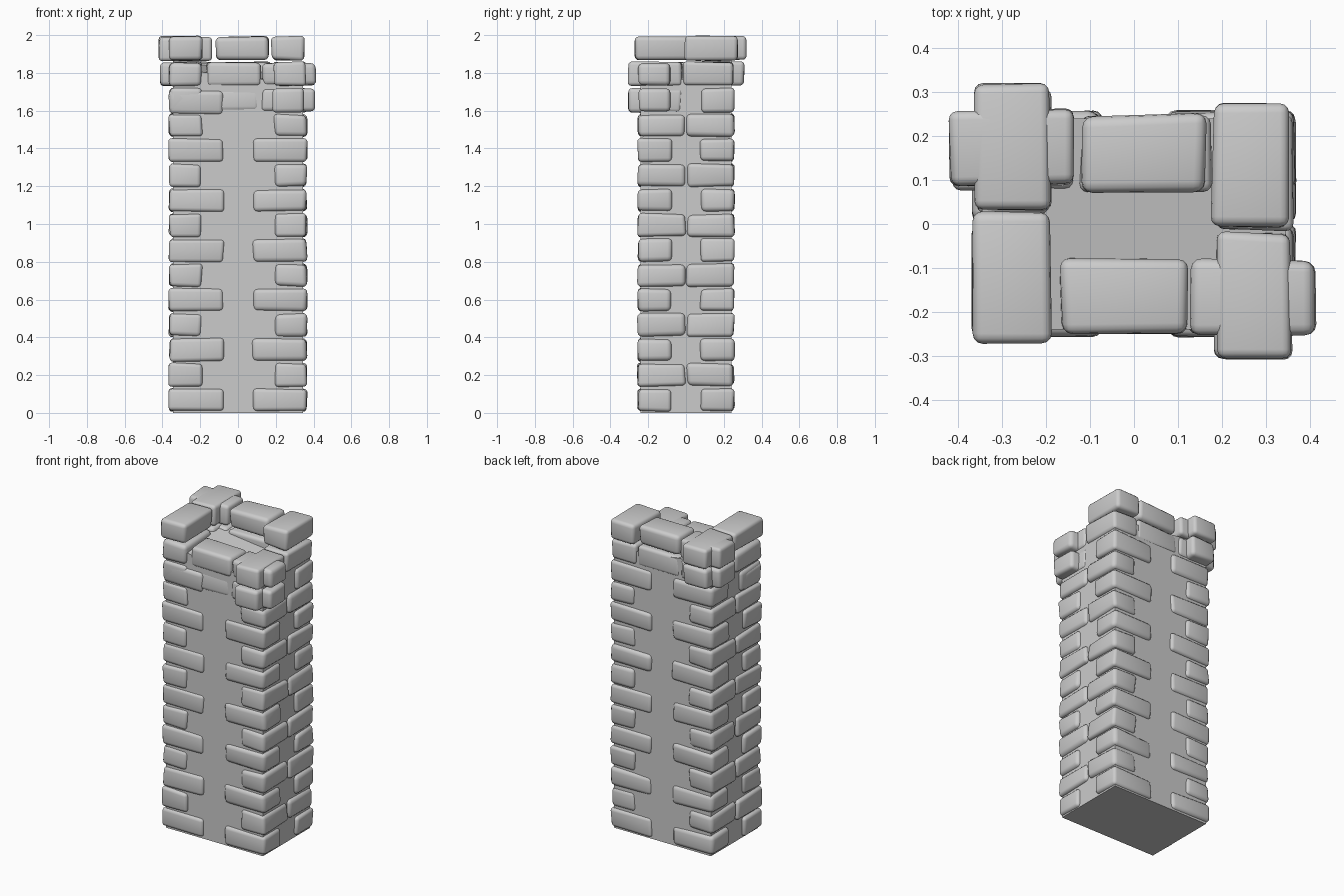
import bpy, bmesh, random
from mathutils import Vector

if "Cube" in bpy.data.objects:
    bpy.data.objects.remove(bpy.data.objects["Cube"])

random.seed(7)


def finish(obj, angle=0.7):
    bpy.ops.object.select_all(action='DESELECT')
    obj.select_set(True)
    bpy.context.view_layer.objects.active = obj
    bpy.ops.object.shade_smooth_by_angle(angle=angle)


def box(name, lo, hi, jitter=0.0, bevel=0.0):
    """Box between two corners, with hand-cut corners and worn edges."""
    lo, hi = Vector(lo), Vector(hi)
    bm = bmesh.new()
    bmesh.ops.create_cube(bm, size=1)
    for v in bm.verts:
        for i in range(3):
            inward = -1 if v.co[i] > 0 else 1
            v.co[i] = (lo[i] + hi[i]) / 2 + v.co[i] * (hi[i] - lo[i]) + inward * random.uniform(0, jitter)
    if bevel:
        bmesh.ops.bevel(bm, geom=bm.edges[:], offset=bevel, segments=3,
                        profile=0.5, affect='EDGES', clamp_overlap=True)
    mesh = bpy.data.meshes.new(name)
    bm.to_mesh(mesh)
    bm.free()
    obj = bpy.data.objects.new(name, mesh)
    bpy.context.collection.objects.link(obj)
    return obj


def stone(name, x0, x1, y0, y1, z0, z1):
    finish(box(name, (x0, y0, z0), (x1, y1, z1), 0.012, random.uniform(0.018, 0.027)))


def corner(sx, sy, z0, z1, lx, ly):
    """Corner stone of size lx by ly, measured inward from the outer corner."""
    xs = sorted((sx * 0.37, sx * (0.37 - lx)))
    ys = sorted((sy * 0.26, sy * (0.26 - ly)))
    stone("corner_stone", *xs, *ys, z0, z1)


def cross(cx, cy, z0, z1):
    """Two crossed stones that jut out from a corner."""
    stone("cross_stone_long", cx - 0.147, cx + 0.147, cy - 0.09, cy + 0.09, z0, z1)
    stone("cross_stone_deep", cx - 0.09, cx + 0.09, cy - 0.15, cy + 0.15, z0, z1)


# plain wall core with a sloping, broken top
core = box("wall_core", (-0.345, -0.24, 0), (0.345, 0.24, 1.8))
for v in core.data.vertices:
    if v.co.z > 1:
        v.co.z = 1.81 - 0.12 * v.co.x + 0.12 * v.co.y

# alternating corner stones
pitch = 0.132
corners = [(-1, -1), (1, -1), (-1, 1), (1, 1)]
for row in range(12):
    z0 = row * pitch + 0.004
    for sx, sy in corners:
        if row % 2 == 0:
            corner(sx, sy, z0, z0 + pitch, 0.30, 0.19)
        else:
            corner(sx, sy, z0, z0 + pitch, 0.185, 0.262)

A, B, C, D = 1.588, 1.725, 1.862, 2.0

# lowest parapet row
corner(-1, -1, A - 0.015, B - 0.01, 0.295, 0.19)
corner(-1, -1, A, B, 0.185, 0.22)
corner(-1, 1, A, B, 0.30, 0.19)
corner(1, 1, A, B, 0.30, 0.19)
cross(0.267, -0.165, A, B)
stone("front_stone", -0.17, 0.12, -0.25, -0.07, A, B)

# middle parapet row
stone("left_stone", -0.37, -0.185, -0.265, 0.02, B, C)
stone("front_stone", -0.17, 0.125, -0.255, -0.07, B, C)
cross(0.273, -0.165, B, C)
cross(-0.275, 0.165, B, C)
stone("right_stone", 0.175, 0.365, -0.02, 0.26, B, C)

# top parapet row
stone("left_stone", -0.37, -0.185, -0.277, 0.03, C, D)
cross(-0.275, 0.175, C, D)
stone("back_stone", -0.125, 0.17, 0.068, 0.255, C, D)
stone("right_stone", 0.172, 0.36, -0.015, 0.283, C, D)
stone("back_stone", -0.13, 0.18, 0.07, 0.25, B, C)
